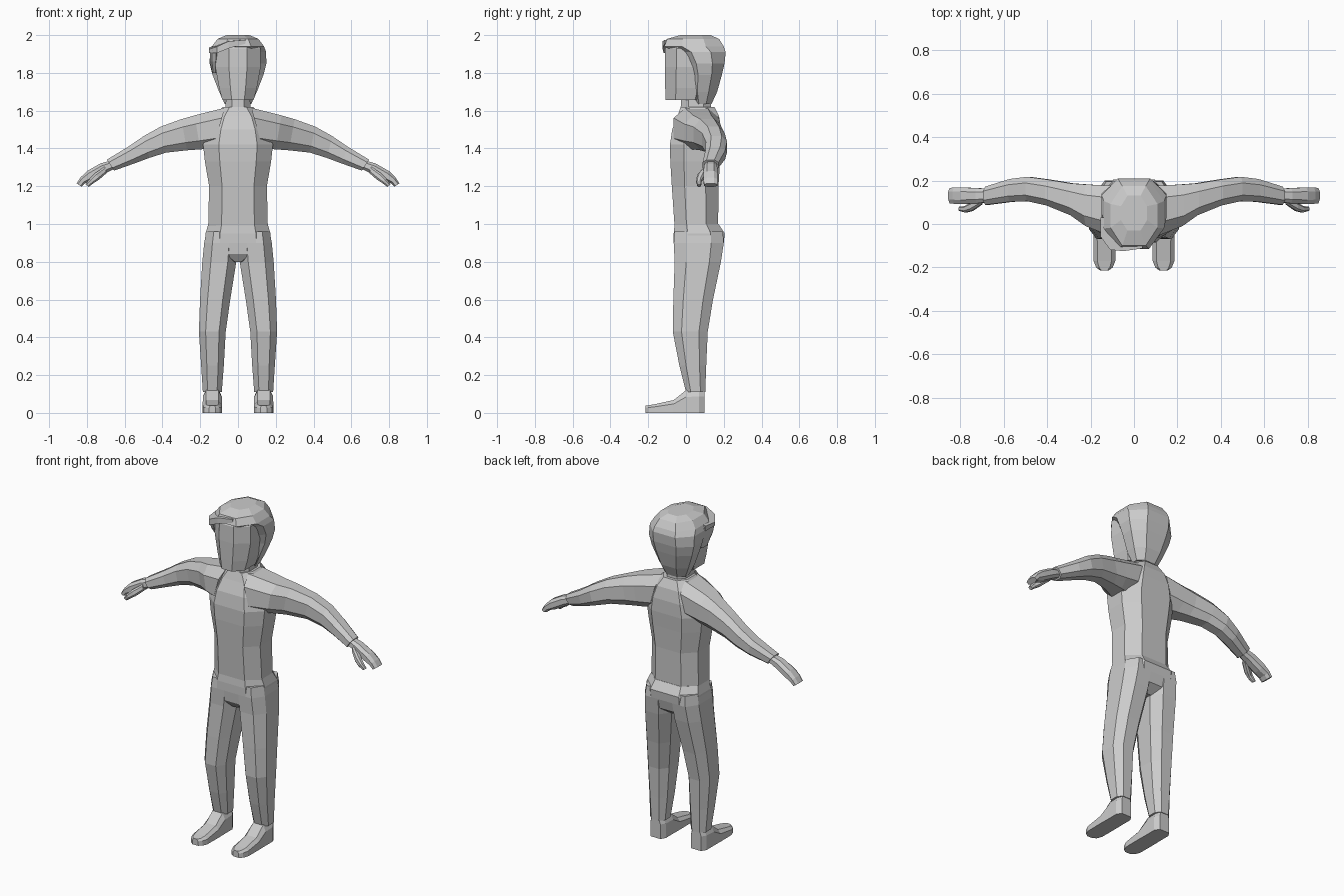
import bpy, bmesh
from mathutils import Vector as V


def octagon(kx=0.5, ky=0.5):
    return [(1, -ky), (1, ky), (kx, 1), (-kx, 1), (-1, ky), (-1, -ky), (-kx, -1), (kx, -1)]


def loft(name, rings, mirror=False):
    """Skin a list of point rings and cap both ends."""
    bm = bmesh.new()
    loops = [[bm.verts.new(p) for p in r] for r in rings]
    for a, b in zip(loops, loops[1:]):
        for i in range(len(a)):
            j = (i + 1) % len(a)
            bm.faces.new((a[i], a[j], b[j], b[i]))
    bm.faces.new(loops[0])
    bm.faces.new(loops[-1])
    bmesh.ops.recalc_face_normals(bm, faces=bm.faces[:])
    mesh = bpy.data.meshes.new(name)
    bm.to_mesh(mesh)
    bm.free()
    ob = bpy.data.objects.new(name, mesh)
    bpy.context.collection.objects.link(ob)
    if mirror:
        ob.modifiers.new("Mirror", 'MIRROR')
    return ob


def level(z, hx, y0, y1, cx=0.0, prof=octagon()):
    """Horizontal section at height z."""
    return [V((cx + u * hx, (y0 + y1) / 2 + v * (y1 - y0) / 2, z)) for u, v in prof]


def limb(top, bottom, y0, y1, prof=octagon()):
    """Tilted section across a limb, from a top to a bottom (x, z) point."""
    t, b = V((top[0], 0, top[1])), V((bottom[0], 0, bottom[1]))
    return [(t + b) / 2 + (t - b) / 2 * v + V((0, (y0 + y1) / 2 + u * (y1 - y0) / 2, 0))
            for u, v in prof]


# Sweater body
torso_prof = octagon(0.55, 0.45)
loft("sweater", [level(*r, prof=torso_prof) for r in [
    (0.98, .158, -.06, .17), (1.2, .153, -.075, .172), (1.33, .175, -.083, .18),
    (1.42, .185, -.085, .187), (1.50, .165, -.073, .187), (1.57, .13, -.045, .175),
    (1.62, .08, -.028, .15)]])

# Sleeves
loft("sleeve", [limb(*r) for r in [
    ((.07, 1.615), (.13, 1.40), -.065, .175),
    ((.23, 1.575), (.20, 1.395), -.01, .182),
    ((.30, 1.555), (.27, 1.39), .04, .187),
    ((.41, 1.515), (.38, 1.378), .085, .205),
    ((.50, 1.465), (.47, 1.35), .105, .217),
    ((.58, 1.41), (.55, 1.32), .102, .207),
    ((.695, 1.34), (.655, 1.283), .088, .172)]], True)

# Hands with thumbs
loft("hand", [limb(*r) for r in [
    ((.66, 1.34), (.64, 1.30), .105, .16),
    ((.73, 1.32), (.70, 1.27), .095, .165),
    ((.80, 1.28), (.77, 1.23), .092, .168),
    ((.835, 1.245), (.81, 1.215), .093, .168),
    ((.855, 1.215), (.828, 1.197), .095, .166)]], True)
loft("thumb", [limb(*r) for r in [
    ((.705, 1.305), (.695, 1.27), .09, .125),
    ((.755, 1.27), (.735, 1.235), .06, .10),
    ((.785, 1.24), (.762, 1.218), .053, .083),
    ((.808, 1.21), (.79, 1.197), .06, .08)]], True)

# Hips and trouser legs
loft("hips", [level(*r, prof=torso_prof) for r in [
    (.80, .03, -.03, .13), (.84, .12, -.06, .185), (.90, .172, -.065, .20),
    (.95, .172, -.065, .205), (1.0, .157, -.06, .172)]])
loft("trouser_leg", [level(*r) for r in [
    (.11, .05, 0, .102, .136), (.25, .06, -.035, .107, .135),
    (.43, .071, -.07, .115, .136), (.60, .08, -.067, .143, .121),
    (.80, .09, -.06, .185, .099), (.90, .088, -.065, .20, .091),
    (.96, .08, -.06, .195, .088)]], True)

# Shoes
shoe_prof = [(-1, 0), (1, 0), (1, .7), (.65, 1), (-.65, 1), (-1, .7)]
loft("shoe", [[V((.136 + u * w, y, v * h)) for u, v in shoe_prof] for y, w, h in [
    (.098, .033, .125), (.07, .05, .125), (0, .05, .12), (-.065, .051, .068),
    (-.17, .05, .045), (-.2, .038, .04), (-.215, .018, .038)]], True)

# Neck and face
loft("neck", [level(1.57, .068, -.03, .135), level(1.69, .063, -.025, .13)])
face_prof = octagon(0.4, 0.5)
loft("face", [level(*r, prof=face_prof) for r in [
    (1.657, .083, -.108, .10), (1.72, .10, -.11, .12), (1.83, .12, -.112, .13),
    (1.93, .12, -.11, .13), (1.97, .09, -.09, .12)]])

# Hair cap covering the back and crown
loft("hair", [level(*r, prof=octagon(0.5, 0.4)) for r in [
    (1.635, .07, .04, .135), (1.70, .10, .015, .165), (1.79, .135, .01, .19),
    (1.85, .15, -.01, .204), (1.91, .149, -.05, .21), (1.94, .138, -.115, .20),
    (1.98, .108, -.10, .175), (2.0, .06, -.03, .13)]])

# Swept fringe and sideburn on one side
loft("fringe", [[V((x, y, z)) for y, z in ((y0, z0), (y0, z1), (.03, z1 + .01), (.03, z0))]
                for x, y0, z0, z1 in [
    (.04, -.112, 1.955, 1.975), (-.05, -.125, 1.93, 1.967),
    (-.11, -.118, 1.905, 1.94), (-.153, -.06, 1.905, 1.925)]])
loft("side_hair", [level(1.80, .012, -.02, .04, -.125), level(1.86, .02, -.06, .06, -.128),
                   level(1.92, .022, -.085, .08, -.125)])
